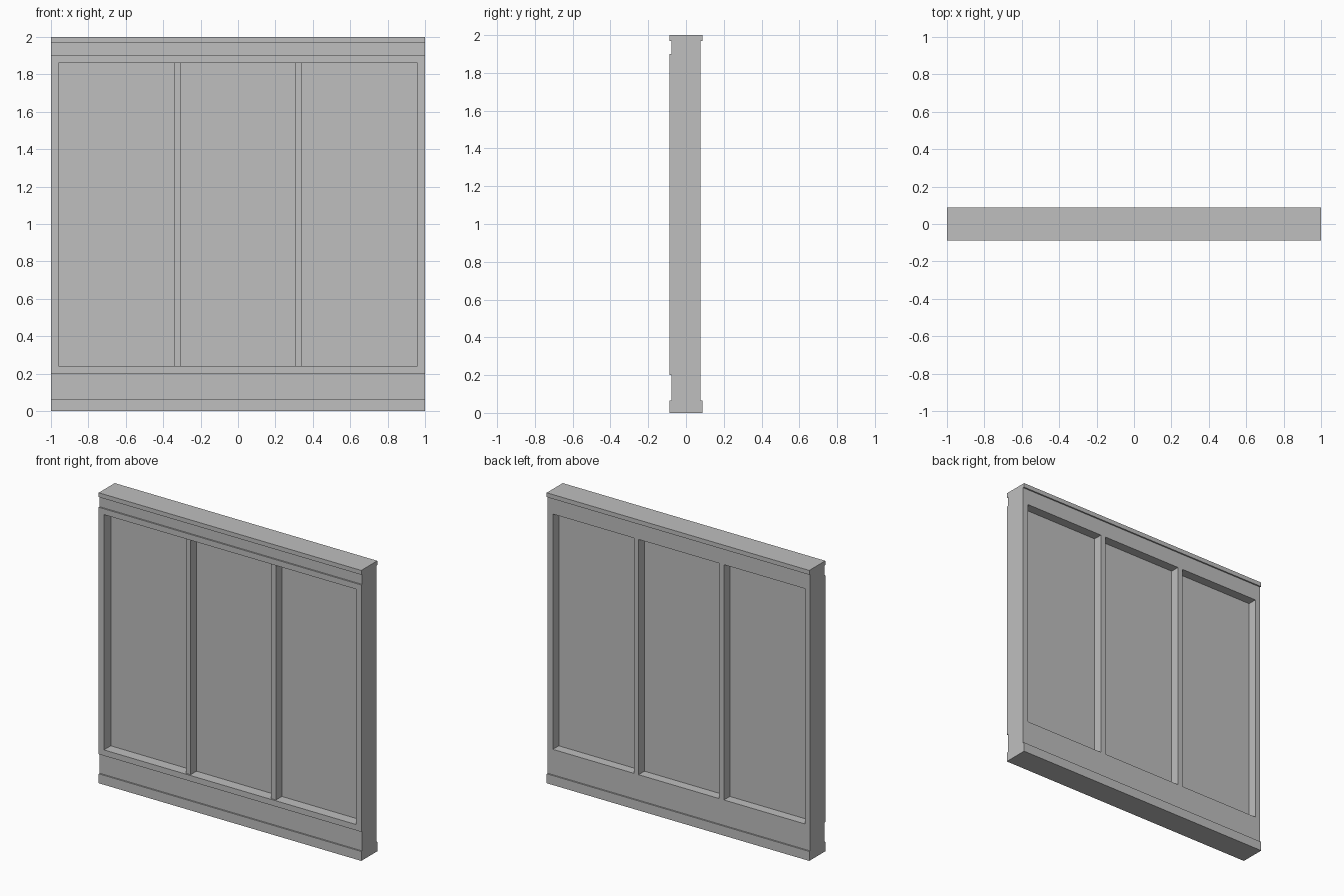
import bpy
import bmesh
from mathutils import Vector

cube = bpy.data.objects.get("Cube")
if cube:
    bpy.data.objects.remove(cube, do_unlink=True)

# Single flat colour
grey = bpy.data.materials.new("plain_grey")
grey.use_nodes = True
colour = (0.52, 0.52, 0.52, 1.0)
grey.diffuse_color = colour
grey.node_tree.nodes["Principled BSDF"].inputs["Base Color"].default_value = colour

OUTER = 0.087    # trim face
INNER = 0.077    # set-back face
PANE = 0.013     # half thickness of the infill
OPEN_X, OPEN_LOW, OPEN_HIGH = 0.96, 0.24, 1.86


def finish(name, bm):
    bmesh.ops.recalc_face_normals(bm, faces=bm.faces)
    mesh = bpy.data.meshes.new(name)
    bm.to_mesh(mesh)
    bm.free()
    mesh.materials.append(grey)
    obj = bpy.data.objects.new(name, mesh)
    bpy.context.collection.objects.link(obj)
    return obj


def box(name, x, half_x, half_y, low, high):
    bm = bmesh.new()
    bmesh.ops.create_cube(bm, size=1)
    bmesh.ops.scale(bm, vec=Vector((2 * half_x, 2 * half_y, high - low)), verts=bm.verts)
    bmesh.ops.translate(bm, vec=Vector((x, 0, (low + high) / 2)), verts=bm.verts)
    return finish(name, bm)


def prism(name, profile, half_x):
    bm = bmesh.new()
    face = bm.faces.new([bm.verts.new((-half_x, y, z)) for y, z in profile])
    ext = bmesh.ops.extrude_face_region(bm, geom=[face], use_keep_orig=True)
    moved = [v for v in ext["geom"] if isinstance(v, bmesh.types.BMVert)]
    bmesh.ops.translate(bm, vec=Vector((2 * half_x, 0, 0)), verts=moved)
    return finish(name, bm)


# Frame: stepped side profile carried across the full width
SKIRT, CAP, TRIM_LOW, TRIM_HIGH = 0.065, 1.97, 0.2, 1.9
frame = prism("wall_frame", [
    (-OUTER, 0), (OUTER, 0), (OUTER, SKIRT), (INNER, SKIRT),
    (INNER, CAP), (OUTER, CAP), (OUTER, 2), (-OUTER, 2),
    (-OUTER, CAP), (-INNER, CAP), (-INNER, TRIM_HIGH), (-OUTER, TRIM_HIGH),
    (-OUTER, TRIM_LOW), (-INNER, TRIM_LOW), (-INNER, SKIRT), (-OUTER, SKIRT),
], 1)

# Cut the large opening through the frame
cutter = box("opening_cutter", 0, OPEN_X, 0.3, OPEN_LOW, OPEN_HIGH)
cutter.hide_render = True
cut = frame.modifiers.new("opening", "BOOLEAN")
cut.operation = "DIFFERENCE"
cut.solver = "EXACT"
cut.object = cutter
depsgraph = bpy.context.evaluated_depsgraph_get()
opened = bpy.data.meshes.new_from_object(frame.evaluated_get(depsgraph))
frame.modifiers.clear()
frame.data = opened
bpy.data.objects.remove(cutter, do_unlink=True)

# Recessed infill and the two upright bars
box("infill_panel", 0, OPEN_X, PANE, OPEN_LOW, OPEN_HIGH)
for side, x in (("left", 0.325), ("right", -0.325)):
    box(side + "_upright_bar", x, 0.018, INNER, OPEN_LOW, OPEN_HIGH)
